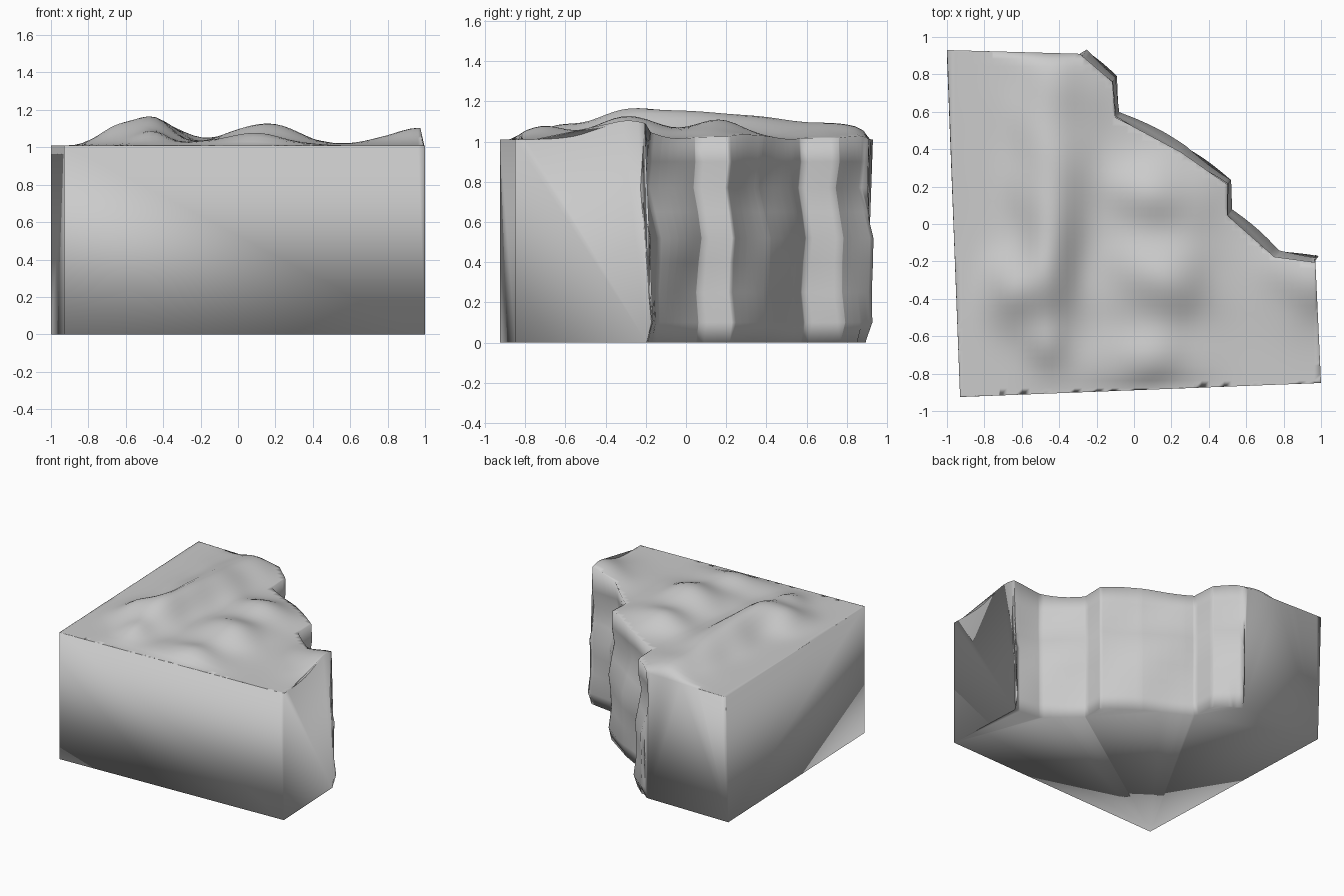
import bpy, bmesh, math
from mathutils import Vector

if "Cube" in bpy.data.objects:
    bpy.data.objects.remove(bpy.data.objects["Cube"])

TOP = 1.01
# Plan outline, counter-clockwise: front-left, front-right, then the stepped cliff, back-left
OUTLINE = [(-.93, -.925), (1, -.85), (.97, -.205), (.75, -.175), (.5, .045), (.5, .21),
           (.25, .385), (-.03, .535), (-.1, .57), (-.115, .76), (-.29, .91), (-1, .93)]
PTS = [Vector(p) for p in OUTLINE]
FLAT = {0, 1, 10, 11}                      # straight walls: front, right, back, left
CORNERS = {0: 'front_left', 1: 'front_right', 11: 'back_left'}
# Hills: x, y, spread x, spread y, height
HILLS = [(-.46, -.2, .11, .26, .145), (-.66, -.36, .09, .12, .09), (-.44, .3, .13, .2, .1),
         (-.43, .72, .15, .18, .07), (.14, -.28, .18, .17, .115), (.12, .17, .2, .13, .09),
         (.05, -.72, .18, .1, .06), (.97, -.27, .17, .16, .09), (-.45, -.64, .07, .09, .04)]
# Cliff wave: height, push outward
WAVE = [(.9, -.005), (.77, -.02), (.65, .01), (.52, .04), (.4, .03), (.25, .02), (.1, .03), (0, .01)]


def smooth(t):
    t = max(0, min(1, t))
    return t * t * (3 - 2 * t)


def edge_dist(p, i):
    a, b = PTS[i], PTS[(i + 1) % len(PTS)]
    d = (b - a).normalized()
    return d.x * (p.y - a.y) - d.y * (p.x - a.x)


def height(p):
    h = sum(k * math.exp(-((p.x - x) / sx) ** 2 / 2 - ((p.y - y) / sy) ** 2 / 2)
            for x, y, sx, sy, k in HILLS)
    h += .008 * math.sin(13 * p.x + 5 * p.y) * math.sin(11 * p.y - 4 * p.x) * min(1, h / .04)
    fade = smooth(edge_dist(p, 0) / .08) * smooth(edge_dist(p, 11) / .15)
    fade *= smooth(edge_dist(p, 10) / .05 + .1)
    return TOP + max(0, h) * fade


bm = bmesh.new()

# Top surface: outline cut into a fine grid
bm.faces.new([bm.verts.new((p.x, p.y, TOP)) for p in PTS])
for axis in ((1, 0, 0), (0, 1, 0)):
    for k in range(-24, 25):
        bmesh.ops.bisect_plane(bm, geom=bm.verts[:] + bm.edges[:] + bm.faces[:], dist=1e-4,
                               plane_co=Vector(axis) * (k * .04 + .003), plane_no=axis)

# Boundary vertices in order along every outline segment
rim = {v for e in bm.edges if e.is_boundary for v in e.verts}
chains = []
for i, a in enumerate(PTS):
    b = PTS[(i + 1) % len(PTS)]
    d = b - a
    found = []
    for v in rim:
        p = v.co.xy
        t = (p - a).dot(d) / d.length_squared
        if -1e-4 < t < 1.0001 and abs(edge_dist(p, i)) < 5e-4:
            found.append((t, v))
    chains.append([v for t, v in sorted(found, key=lambda f: f[0])])
for v in bm.verts:
    v.co.z = height(v.co)

# Vertical columns of vertices under the rim
columns = {}


def column(v, corner=False):
    if v not in columns:
        x, y = v.co.xy
        if corner:
            drop = .035 if y > .5 else 0
            columns[v] = [v, bm.verts.new((x, y - drop, 0))]
        else:
            out = Vector((.6, .8))
            if x > .965:
                out = Vector((-.05, 1))
            elif x < -.28:
                out = Vector((.3, .2))
            col = [v]
            for z, w in WAVE:
                w += .012 * math.sin(7 * x - 5 * y + 6 * z) * (z > 0)
                low = .02 if y > .85 and z < .1 else 0
                col.append(bm.verts.new((x + out.x * w, y + out.y * w - low, z)))
            columns[v] = col
    return columns[v]


for i in CORNERS:
    column(chains[i][0], True)

# Walls: single large faces on the straight sides, wavy strips on the cliff
base = []
for i, chain in enumerate(chains):
    if i in FLAT:
        left, right = column(chain[0]), column(chain[-1])
        bm.faces.new(left[::-1][:-1] + chain + right[1:])
        base.append(left[-1])
    else:
        for v, w in zip(chain, chain[1:]):
            a, b = column(v), column(w)
            for j in range(len(a) - 1):
                bm.faces.new((a[j], a[j + 1], b[j + 1], b[j]))
            base.append(a[-1])
bm.faces.new(base[::-1])

bmesh.ops.triangulate(bm, faces=[f for f in bm.faces if len(f.verts) > 4])
bmesh.ops.recalc_face_normals(bm, faces=bm.faces[:])
for f in bm.faces:
    f.smooth = True
mesh = bpy.data.meshes.new('cliff_block')
bm.to_mesh(mesh)
bm.free()
bpy.context.collection.objects.link(bpy.data.objects.new('cliff_block', mesh))
